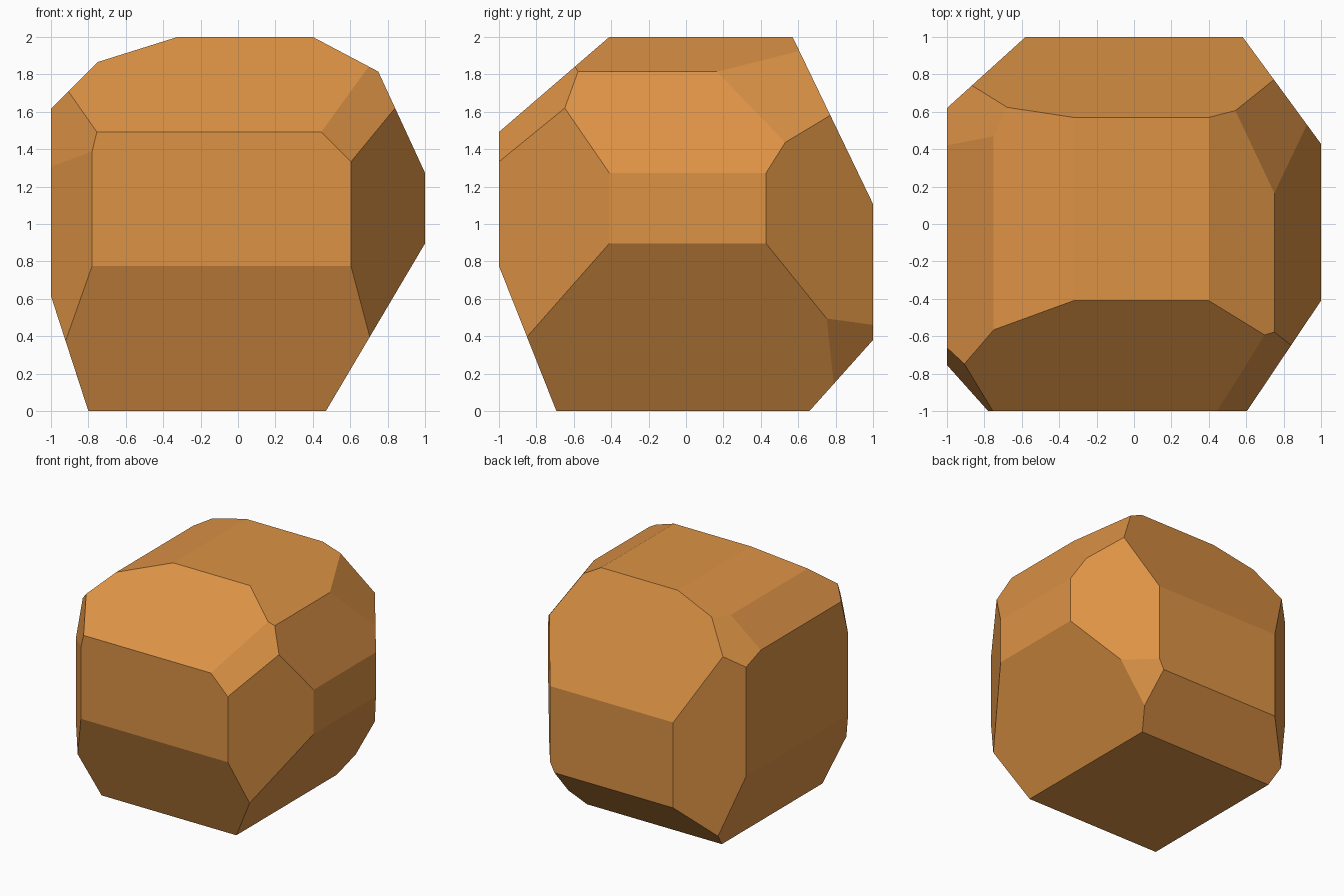
import bpy, bmesh
from mathutils import Vector

if "Cube" in bpy.data.objects:
    bpy.data.objects.remove(bpy.data.objects["Cube"])

# Outlines, counter-clockwise: front (x, z), side (y, z), top (x, y)
FRONT = [(-0.80, 0), (0.47, 0), (1, 0.896), (1, 1.273), (0.75, 1.815),
         (0.40, 2), (-0.323, 2), (-0.75, 1.866), (-1, 1.615), (-1, 0.615)]
SIDE = [(-0.693, 0), (0.66, 0), (1, 0.38), (1, 1.107), (0.57, 2),
        (-0.41, 2), (-1, 1.492), (-1, 0.775)]
TOP = [(-0.78, -1), (0.604, -1), (1, -0.41), (1, 0.428), (0.581, 1),
       (-0.58, 1), (-1, 0.62), (-1, -0.754)]

# Corner cuts: outward normal and plane distance (normal . point = distance)
CORNERS = [((1, -1.486, 1), 3.423),          # front right top
           ((-1.229, -1, 0.30), 2.375),      # front left top
           ((1, 0.288, 0.739), 2.139),       # back right top
           ((-1, 0.329, 0.934), 2.647),      # back left top
           ((1, 0.661, -0.519), 1.003)]      # back right bottom


def slice_off(bm, point, normal):
    """Remove everything outside a plane and cap the cut."""
    geom = bm.verts[:] + bm.edges[:] + bm.faces[:]
    cut = bmesh.ops.bisect_plane(bm, geom=geom, dist=1e-5, plane_co=point,
                                 plane_no=normal, clear_outer=True)
    edges = [e for e in cut["geom_cut"]
             if isinstance(e, bmesh.types.BMEdge) and e.is_boundary]
    if edges:
        bmesh.ops.contextual_create(bm, geom=edges)


def slice_outline(bm, outline, u, v):
    """Trim the block to an outline drawn on the axes u and v."""
    for (u0, v0), (u1, v1) in zip(outline, outline[1:] + outline[:1]):
        slice_off(bm, u * u0 + v * v0, (u * (v1 - v0) - v * (u1 - u0)).normalized())


X, Y, Z = Vector((1, 0, 0)), Vector((0, 1, 0)), Vector((0, 0, 1))
bm = bmesh.new()
bmesh.ops.create_cube(bm, size=6)

# Block trimmed by the three outlines, then the corners
slice_outline(bm, FRONT, X, Z)
slice_outline(bm, SIDE, Y, Z)
slice_outline(bm, TOP, X, Y)
for normal, distance in CORNERS:
    n = Vector(normal)
    slice_off(bm, n * (distance / n.length_squared), n.normalized())

bmesh.ops.recalc_face_normals(bm, faces=bm.faces[:])
mesh = bpy.data.meshes.new("faceted_block")
bm.to_mesh(mesh)
bm.free()

# Single orange-brown colour
mat = bpy.data.materials.new("orange_brown")
mat.diffuse_color = (0.72, 0.29, 0.06, 1)
mat.use_nodes = True
mat.node_tree.nodes["Principled BSDF"].inputs["Base Color"].default_value = mat.diffuse_color
mesh.materials.append(mat)
bpy.context.collection.objects.link(bpy.data.objects.new("faceted_block", mesh))
